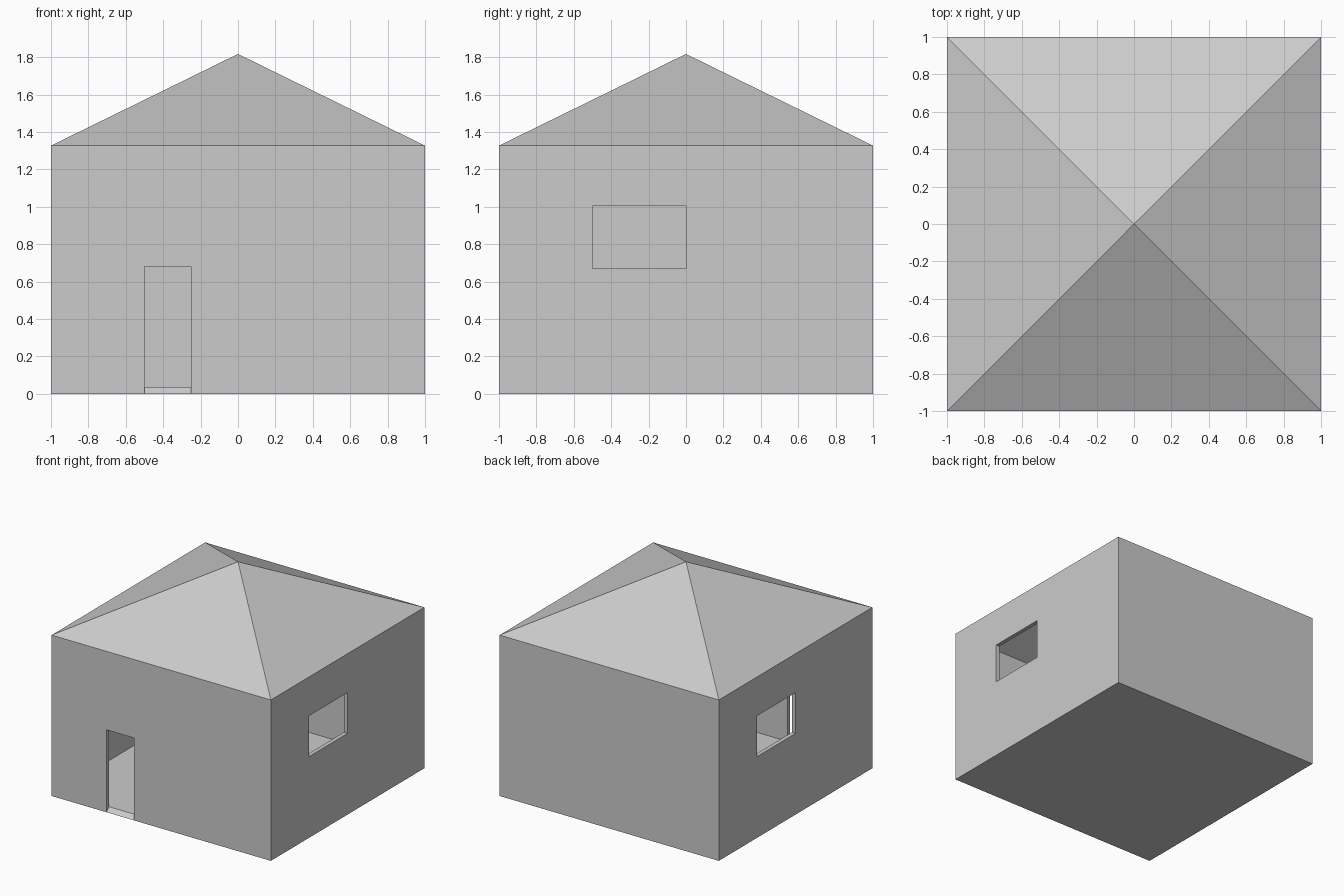
import bpy, bmesh
from math import pi, sqrt
from mathutils import Matrix, Vector

if "Cube" in bpy.data.objects:
    bpy.data.objects.remove(bpy.data.objects["Cube"])

EAVE, APEX, T = 1.327, 1.817, 0.033           # heights and shell thickness
SLOPE = APEX - EAVE                           # roof rise over a run of 1
DOOR = (-0.5, -0.25, 0.0, 0.68)               # u0, u1, z0, z1 on its wall
WINDOW = (-0.5, 0.0, 0.67, 1.005)
OPENINGS = [DOOR, WINDOW, None, WINDOW]       # front, right, back, left

bm = bmesh.new()


def face(points):
    bm.faces.new([bm.verts.new(p) for p in points])


def layer(d):
    """Outer (d=0) or inner (d=T) skin; returns the outline of each opening."""
    h = 1 - d
    apex = APEX - d * sqrt(1 + SLOPE ** 2)
    eave = apex - SLOPE * h
    outlines = []
    for k, opening in enumerate(OPENINGS):
        rot = Matrix.Rotation(k * pi / 2, 3, 'Z')
        place = lambda u, z: rot @ Vector((u, -h, z))
        wall = [place(-h, d), place(h, d), place(h, eave), place(-h, eave)]
        # roof slope above this wall
        face([wall[3], wall[2], Vector((0, 0, apex))])
        if opening is None:
            face(wall)
            continue
        # wall panels framing the opening; the door has none below it
        u0, u1, z0, z1 = opening
        z0 = max(z0, d)
        hole = [place(u0, z0), place(u1, z0), place(u1, z1), place(u0, z1)]
        for i in range(1 if opening is DOOR else 0, 4):
            j = (i + 1) % 4
            face([wall[i], wall[j], hole[j], hole[i]])
        outlines.append(hole)
    # floor, with the door edge built in
    face([(-h, -h, d), (DOOR[0], -h, d), (DOOR[1], -h, d),
          (h, -h, d), (h, h, d), (-h, h, d)])
    return outlines


# two skins joined by the jambs, sills and threshold
for outer, inner in zip(layer(0), layer(T)):
    for i in range(4):
        j = (i + 1) % 4
        face([outer[i], outer[j], inner[j], inner[i]])

bmesh.ops.remove_doubles(bm, verts=bm.verts, dist=1e-4)
bmesh.ops.recalc_face_normals(bm, faces=bm.faces)
mesh = bpy.data.meshes.new("house_shell")
bm.to_mesh(mesh)
bm.free()
bpy.context.collection.objects.link(bpy.data.objects.new("house_shell", mesh))
